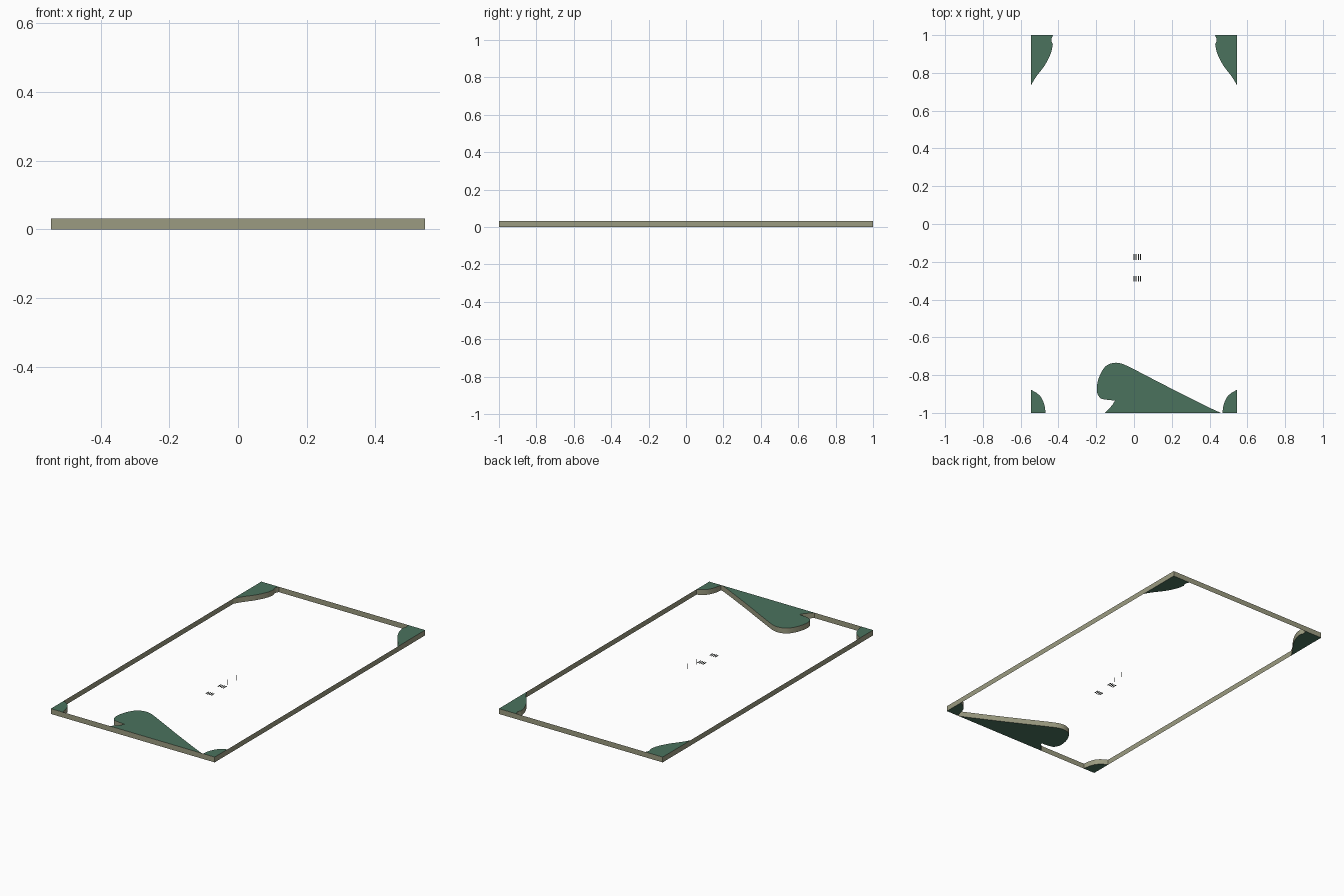
import bpy, bmesh
from mathutils import Vector

if "Cube" in bpy.data.objects:
    bpy.data.objects.remove(bpy.data.objects["Cube"])

W, L, H = 0.545, 1.0, 0.032


def material(name, rgb):
    m = bpy.data.materials.new(name)
    m.diffuse_color = (*rgb, 1)
    m.use_nodes = True
    m.node_tree.nodes["Principled BSDF"].inputs["Base Color"].default_value = m.diffuse_color
    return m


GREEN = material("green", (0.07, 0.17, 0.11))
TAN = material("tan", (0.33, 0.33, 0.22))
DARK = material("dark", (0.05, 0.06, 0.05))


def finish(name, bm, mats):
    me = bpy.data.meshes.new(name)
    bm.to_mesh(me)
    bm.free()
    for m in mats:
        me.materials.append(m)
    ob = bpy.data.objects.new(name, me)
    bpy.context.collection.objects.link(ob)
    return ob


def spline(pts, steps=6):
    """Smooth curve through all the given points."""
    p = [Vector(q) for q in pts]
    p = [2 * p[0] - p[1]] + p + [2 * p[-1] - p[-2]]
    out = []
    for a, b, c, d in zip(p, p[1:], p[2:], p[3:]):
        for i in range(steps):
            t = i / steps
            out.append(0.5 * (2 * b + (c - a) * t + (2 * a - 5 * b + 4 * c - d) * t * t
                              + (3 * b - a - 3 * c + d) * t ** 3))
    return out + [p[-2]]


def plate(name, curve, corner=None, flip=1):
    """Green top and bottom, tan wall along the curve; the rim closes the rest."""
    pts = [Vector((q.x * flip, q.y)) for q in curve]
    bm = bmesh.new()
    lo = [bm.verts.new((q.x, q.y, 0)) for q in pts]
    hi = [bm.verts.new((q.x, q.y, H)) for q in pts]
    walls = [bm.faces.new((lo[i], lo[i + 1], hi[i + 1], hi[i])) for i in range(len(pts) - 1)]
    if corner:
        lo.append(bm.verts.new((corner[0] * flip, corner[1], 0)))
        hi.append(bm.verts.new((corner[0] * flip, corner[1], H)))
    bm.faces.new(hi)
    bm.faces.new(lo[::-1])
    for f in walls:
        f.material_index = 1
        f.smooth = True
    bm.normal_update()
    top = [f for f in bm.faces if f not in walls and f.calc_center_median().z > H / 2][0]
    if top.normal.z < 0:
        bmesh.ops.reverse_faces(bm, faces=bm.faces[:])
    return finish(name, bm, [GREEN, TAN])


# Thin outer rim
bm = bmesh.new()
ring = [(-W, -L), (W, -L), (W, L), (-W, L)]
lo = [bm.verts.new((x, y, 0)) for x, y in ring]
hi = [bm.verts.new((x, y, H)) for x, y in ring]
for i in range(4):
    j = (i + 1) % 4
    bm.faces.new((lo[i], lo[j], hi[j], hi[i]))
finish("rim", bm, [TAN])

# Corner plates, mirrored left and right
back = spline([(-W, .735), (-.52, .777), (-.472, .841), (-.44, .905), (-.43, .952)]) \
    + spline([(-.43, .952), (-.438, .975), (-.429, 1)])[1:]
front = spline([(-W, -.878), (-.515, -.895), (-.49, -.92), (-.474, -.96), (-.468, -L)])
for side, flip in (("left", 1), ("right", -1)):
    plate("back_corner_" + side, back, (-W, L), flip)
    plate("front_corner_" + side, front, (-W, -L), flip)

# Large swoosh-like leaf plate on the front edge
leaf = spline([(-.154, -L), (-.118, -.962), (-.1, -.934)]) \
    + spline([(-.1, -.934), (-.14, -.931), (-.18, -.92), (-.197, -.878), (-.186, -.814),
              (-.154, -.757), (-.111, -.736), (-.064, -.74), (.005, -.772), (.125, -.834),
              (.244, -.895), (.403, -.974), (.46, -L)])[1:]
plate("front_leaf", leaf)

# Two rows of tiny flat bars and two slender pins
def box(name, loc, size):
    bm = bmesh.new()
    bmesh.ops.create_cube(bm, size=1)
    for v in bm.verts:
        v.co = Vector(a * s + c for a, s, c in zip(v.co, size, loc))
    finish(name, bm, [DARK])


for r, y in enumerate((-.29, -.175)):
    for c in range(4):
        box(f"bar_{r}_{c}", (-.001 + c * .012, y, .001), (.005, .03, .002))
for i, (x, y) in enumerate(((.03, -.14), (.036, -.066))):
    box(f"pin_{i}", (x, y, H / 2), (.002, .002, H))
